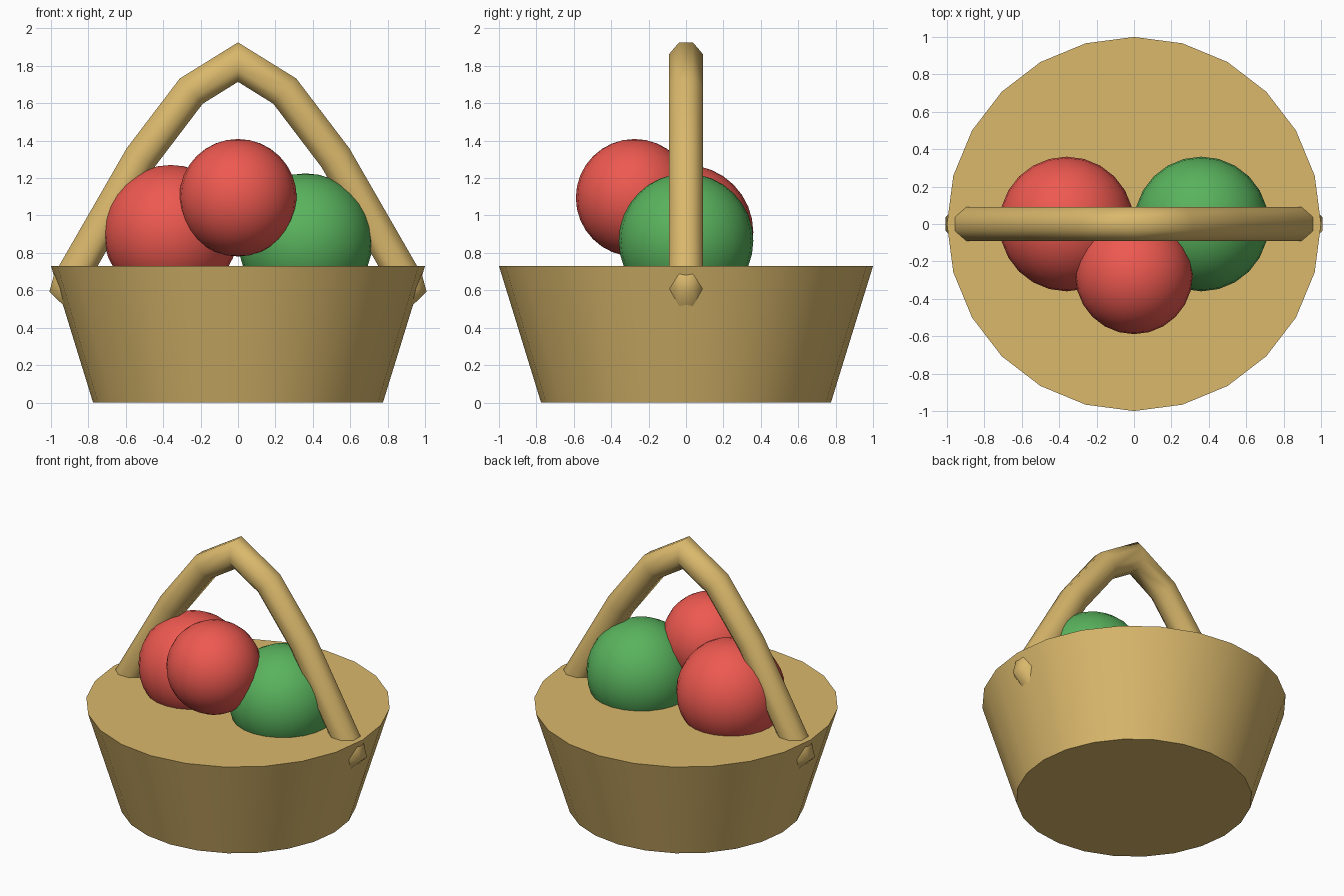
import bpy, bmesh, math
from mathutils import Vector

if "Cube" in bpy.data.objects:
    bpy.data.objects.remove(bpy.data.objects["Cube"])


def material(name, rgb):
    m = bpy.data.materials.new(name)
    m.diffuse_color = (*rgb, 1)
    m.use_nodes = True
    m.node_tree.nodes["Principled BSDF"].inputs["Base Color"].default_value = m.diffuse_color
    return m


wicker = material("wicker", (0.70, 0.48, 0.15))
red = material("red_skin", (0.85, 0.10, 0.08))
green = material("green_skin", (0.10, 0.45, 0.11))


def finish(bm, name, mat, angle=40):
    bmesh.ops.recalc_face_normals(bm, faces=bm.faces)
    mesh = bpy.data.meshes.new(name)
    bm.to_mesh(mesh)
    bm.free()
    ob = bpy.data.objects.new(name, mesh)
    bpy.context.collection.objects.link(ob)
    mesh.materials.append(mat)
    bpy.ops.object.select_all(action='DESELECT')
    ob.select_set(True)
    bpy.context.view_layer.objects.active = ob
    bpy.ops.object.shade_smooth_by_angle(angle=math.radians(angle))
    return ob


def ring(bm, points):
    return [bm.verts.new(p) for p in points]


def bridge(bm, a, b):
    for i in range(len(a)):
        j = (i + 1) % len(a)
        bm.faces.new((a[i], a[j], b[j], b[i]))


# Basket: closed 24-sided tapered tub
bm = bmesh.new()
SIDES = 24
rings = []
for r, z in ((0.775, 0), (1.0, 0.73)):
    rings.append(ring(bm, [(r * math.cos(math.tau * i / SIDES),
                            r * math.sin(math.tau * i / SIDES), z) for i in range(SIDES)]))
bridge(bm, *rings)
bm.faces.new(rings[0])
bm.faces.new(rings[1])
finish(bm, "basket", wicker)

# Handle: octagonal tube swept along a mirrored, mitred path in the xz plane
half = [(0.25, 1.665), (0.52, 1.31), (0.90, 0.65), (0.908, 0.62), (0.80, 0.515)]
path = [Vector((-x, z)) for x, z in reversed(half)] + [Vector((0, 1.82))] \
    + [Vector(p) for p in half]
RADIUS = 0.097
bm = bmesh.new()
rings = []
for k, p in enumerate(path):
    d_in = (p - path[max(k - 1, 0)]).normalized()
    d_out = (path[min(k + 1, len(path) - 1)] - p).normalized()
    tangent = (d_in + d_out).normalized()
    side = Vector((-tangent.y, tangent.x))
    miter = 1 / max(0.8, tangent.dot(d_out if d_out.length else d_in))
    pts = []
    for i in range(8):
        a = math.tau * (i + 0.5) / 8
        q = p + side * (RADIUS * math.cos(a) * miter)
        pts.append((q.x, RADIUS * math.sin(a), q.y))
    rings.append(ring(bm, pts))
for a, b in zip(rings, rings[1:]):
    bridge(bm, a, b)
bm.faces.new(rings[0])
bm.faces.new(rings[-1])
finish(bm, "handle", wicker, 60)

# Fruit: three spheres resting in the basket
for name, loc, radius, mat in (
        ("red_fruit_left", (-0.36, 0, 0.91), 0.36, red),
        ("green_fruit_right", (0.36, 0, 0.865), 0.36, green),
        ("red_fruit_top", (0, -0.275, 1.095), 0.314, red)):
    bm = bmesh.new()
    bmesh.ops.create_uvsphere(bm, u_segments=24, v_segments=16, radius=radius)
    finish(bm, name, mat).location = loc
